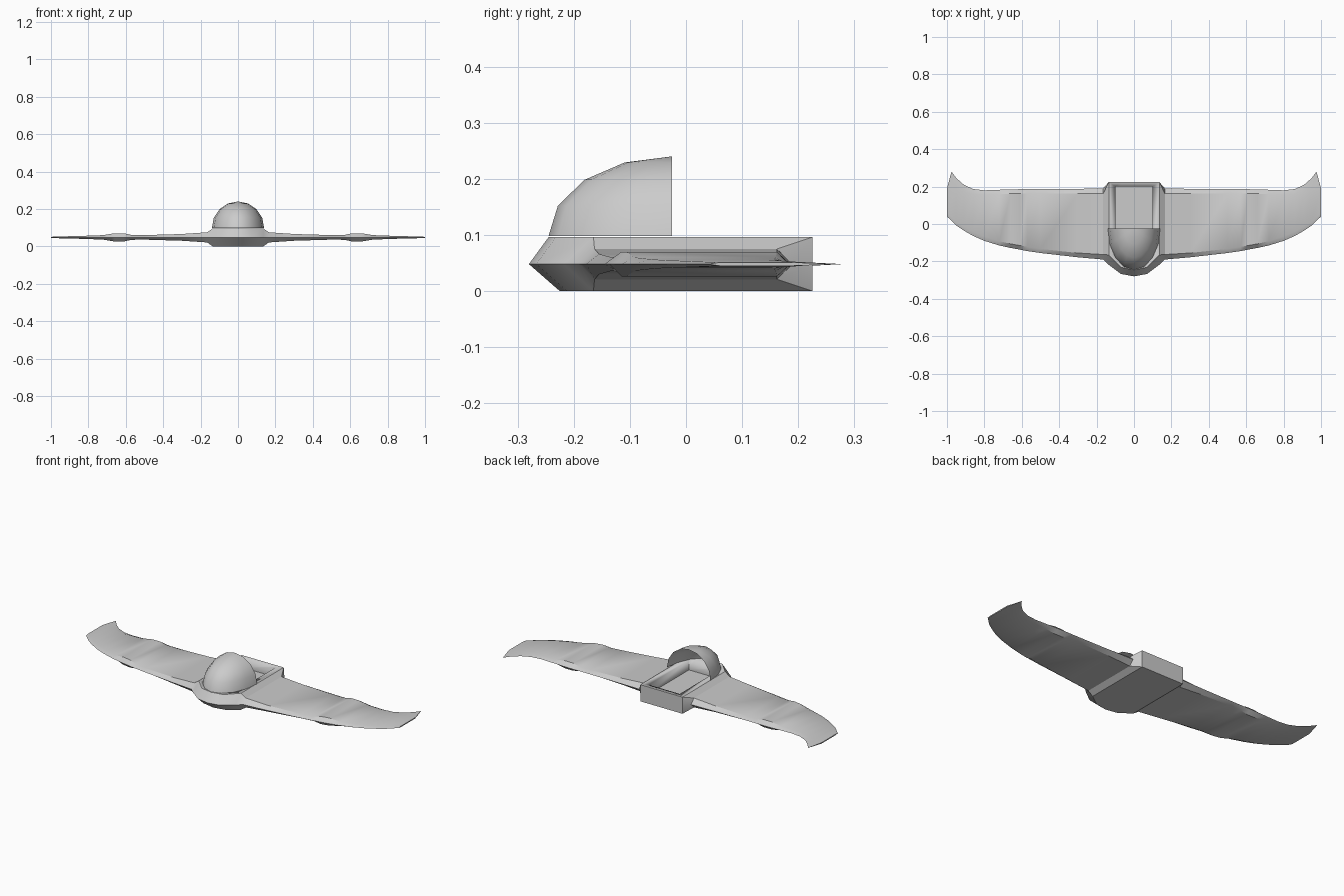
import bpy, bmesh, math

if "Cube" in bpy.data.objects:
    bpy.data.objects.remove(bpy.data.objects["Cube"])

MID = 0.048


def make_object(name, bm, angle=30):
    bmesh.ops.recalc_face_normals(bm, faces=bm.faces)
    me = bpy.data.meshes.new(name)
    bm.to_mesh(me)
    bm.free()
    ob = bpy.data.objects.new(name, me)
    bpy.context.collection.objects.link(ob)
    bpy.ops.object.select_all(action='DESELECT')
    ob.select_set(True)
    bpy.context.view_layer.objects.active = ob
    bpy.ops.object.shade_smooth_by_angle(angle=math.radians(angle))
    return ob


# Hull and wing stations: x, leading edge, top front, bottom front,
# rear flat edge, trailing edge, half thickness
stations = [
    (0.0, -0.28, -0.245, -0.225, 0.225, 0.225, 0.048),
    (0.07, -0.267, -0.232, -0.212, 0.225, 0.225, 0.048),
    (0.135, -0.218, -0.165, -0.165, 0.225, 0.225, 0.048),
    (0.165, -0.19, -0.163, -0.163, 0.162, 0.190, 0.027),
    (0.30, -0.178, -0.155, -0.155, 0.162, 0.188, 0.018),
    (0.50, -0.155, -0.133, -0.133, 0.162, 0.186, 0.012),
    (0.57, -0.145, -0.122, -0.122, 0.162, 0.186, 0.013),
    (0.61, -0.137, -0.115, -0.115, 0.162, 0.186, 0.022),
    (0.66, -0.128, -0.106, -0.106, 0.162, 0.185, 0.022),
    (0.72, -0.115, -0.092, -0.092, 0.160, 0.183, 0.012),
    (0.80, -0.090, -0.066, -0.066, 0.158, 0.180, 0.009),
    (0.86, -0.064, -0.040, -0.040, 0.160, 0.187, 0.007),
    (0.91, -0.035, -0.012, -0.012, 0.170, 0.210, 0.006),
    (0.95, -0.008, 0.012, 0.012, 0.180, 0.245, 0.005),
    (1.0, 0.040, 0.060, 0.060, 0.190, 0.280, 0.003),
]


def section(bm, st, side):
    x, le, tf, bf, rear, te, h = st
    xt = 0.976 if x == 1.0 else x
    pts = [(x, le, MID), (x, tf, MID + h), (x, rear, MID + h),
           (xt, te, MID), (x, rear, MID - h), (x, bf, MID - h)]
    return [bm.verts.new((side * px, py, pz)) for px, py, pz in pts]


# Hull blended into both wings
bm = bmesh.new()
rings = [section(bm, s, -1) for s in reversed(stations[1:])]
rings += [section(bm, s, 1) for s in stations]
for a, b in zip(rings, rings[1:]):
    for i in range(6):
        j = (i + 1) % 6
        bm.faces.new((a[i], a[j], b[j], b[i]))
bm.faces.new(rings[0])
bm.faces.new(rings[-1])
hull = make_object("flying_wing_hull", bm)

# Open cockpit recess
bm = bmesh.new()
bmesh.ops.create_cube(bm, size=1)
for v in bm.verts:
    v.co = (v.co.x * 0.2, v.co.y * 0.37 + 0.015, v.co.z * 0.12 + 0.10)
cutter = make_object("cockpit_cutter", bm)
cut = hull.modifiers.new("cockpit", 'BOOLEAN')
cut.operation = 'DIFFERENCE'
cut.solver = 'EXACT'
cut.object = cutter
bpy.context.view_layer.objects.active = hull
bpy.ops.object.modifier_apply(modifier=cut.name)
bpy.data.objects.remove(cutter)

# Quarter-dome canopy shell
bm = bmesh.new()
bmesh.ops.create_uvsphere(bm, u_segments=16, v_segments=8, radius=1)
drop = [v for v in bm.verts if v.co.y > 0.01 or v.co.z < -0.01]
bmesh.ops.delete(bm, geom=drop, context='VERTS')
for v in bm.verts:
    v.co = (v.co.x * 0.14, v.co.y * 0.22 - 0.025, v.co.z * 0.142 + 0.098)
make_object("canopy", bm, 40)
